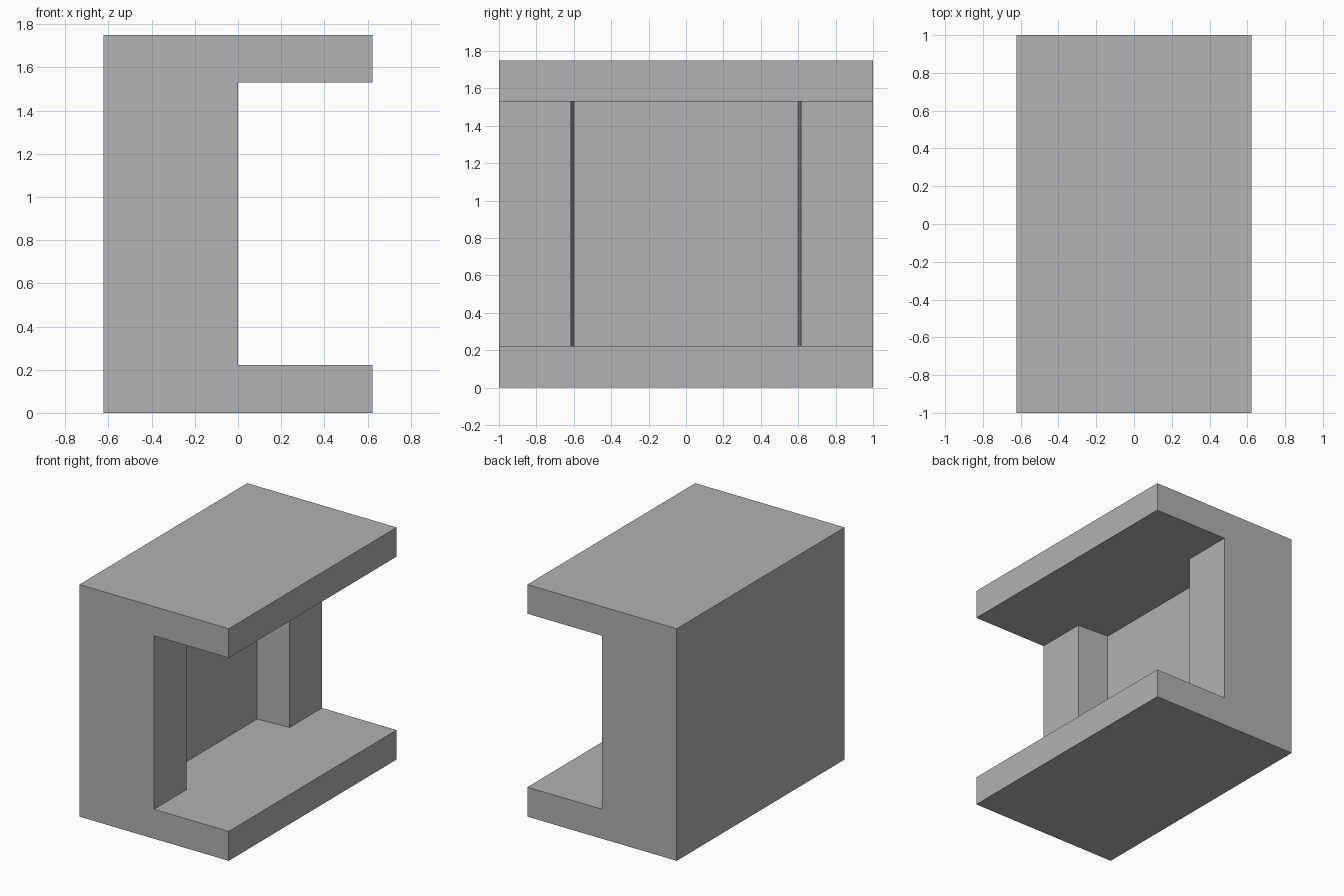
import bpy
import bmesh

cube = bpy.data.objects.get("Cube")
if cube:
    bpy.data.objects.remove(cube, do_unlink=True)

HALF_W, HALF_L, HEIGHT = 0.623, 1.0, 1.75
SHELF_LOW, SHELF_HIGH = 0.222, 1.53
WEB_X, RECESS_X = 0.0, -0.26

# Plain grey material
grey = bpy.data.materials.new("plain_grey")
grey.use_nodes = True
colour = (0.445, 0.445, 0.445, 1)
grey.diffuse_color = colour
grey.node_tree.nodes["Principled BSDF"].inputs["Base Color"].default_value = colour


def section(bm, y, web_x):
    """C-shaped cross-section at y whose upright reaches web_x."""
    outline = [(-HALF_W, 0), (HALF_W, 0), (HALF_W, SHELF_LOW), (web_x, SHELF_LOW),
               (web_x, SHELF_HIGH), (HALF_W, SHELF_HIGH), (HALF_W, HEIGHT), (-HALF_W, HEIGHT)]
    return [bm.verts.new((x, y, z)) for x, z in outline]


# Channel body: sections along y, the middle ones set back for the tapered recess
bm = bmesh.new()
half = [(HALF_L, WEB_X), (0.615, WEB_X), (0.60, RECESS_X)]
stations = [(-y, x) for y, x in half] + half[::-1]
rings = [section(bm, y, x) for y, x in stations]
for a, b in zip(rings, rings[1:]):
    for i in range(len(a)):
        j = (i + 1) % len(a)
        bm.faces.new((a[i], a[j], b[j], b[i]))
bm.faces.new(rings[0])
bm.faces.new(rings[-1][::-1])

# Merge coplanar strips into single flat faces
bmesh.ops.recalc_face_normals(bm, faces=bm.faces)
bmesh.ops.dissolve_limit(bm, angle_limit=0.01, verts=bm.verts, edges=bm.edges)

mesh = bpy.data.meshes.new("channel_body")
bm.to_mesh(mesh)
bm.free()
mesh.materials.append(grey)
body = bpy.data.objects.new("channel_body", mesh)
bpy.context.collection.objects.link(body)
